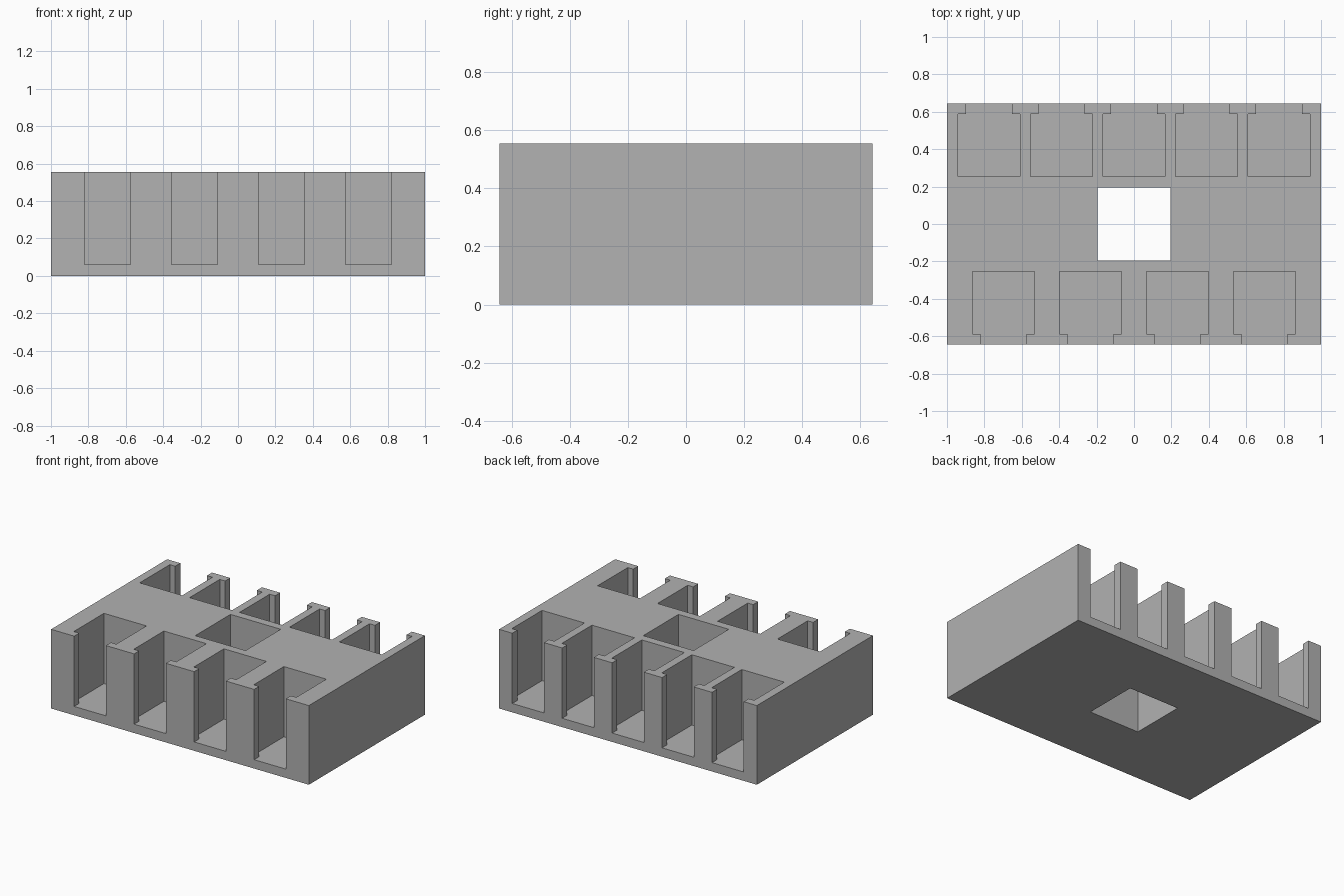
import bpy
import bmesh

if "Cube" in bpy.data.objects:
    bpy.data.objects.remove(bpy.data.objects["Cube"], do_unlink=True)

HALF_DEPTH, HEIGHT, FLOOR = 0.643, 0.555, 0.062
POCKET, MOUTH = 0.165, 0.123            # half widths
INNER, LIP = 0.253, 0.587               # pocket extent in y
HOLE = 0.195
ABOVE = HEIGHT + 0.1
OUTSIDE = HALF_DEPTH + 0.1

grey = bpy.data.materials.new("plain grey")
grey.use_nodes = True
colour = (0.445, 0.445, 0.445, 1)
grey.diffuse_color = colour
grey.node_tree.nodes["Principled BSDF"].inputs["Base Color"].default_value = colour


def prism(bm, outline, bottom, top):
    """Extrude a flat outline upward into a closed solid."""
    face = bm.faces.new([bm.verts.new((x, y, bottom)) for x, y in outline])
    raised = bmesh.ops.extrude_face_region(bm, geom=[face])["geom"]
    verts = [v for v in raised if isinstance(v, bmesh.types.BMVert)]
    bmesh.ops.translate(bm, verts=verts, vec=(0, 0, top - bottom))


def rectangle(w, d):
    return [(-w, -d), (w, -d), (w, d), (-w, d)]


def make_object(name, bm):
    bmesh.ops.recalc_face_normals(bm, faces=bm.faces[:])
    mesh = bpy.data.meshes.new(name)
    bm.to_mesh(mesh)
    bm.free()
    mesh.materials.append(grey)
    obj = bpy.data.objects.new(name, mesh)
    bpy.context.collection.objects.link(obj)
    return obj


# Solid block
bm = bmesh.new()
prism(bm, rectangle(1, HALF_DEPTH), 0, HEIGHT)
block = make_object("slotted_holder", bm)

# Cutters: T-shaped pockets open to the outside, five behind and four in front
bm = bmesh.new()
half = [(POCKET, INNER), (POCKET, LIP), (MOUTH, LIP), (MOUTH, OUTSIDE)]
pocket = half + [(-x, y) for x, y in reversed(half)]
rows = ((1, [i * 0.3875 for i in range(-2, 3)]),
        (-1, [-0.698, -0.233, 0.233, 0.698]))
for side, centres in rows:
    for cx in centres:
        prism(bm, [(cx + x, side * y) for x, y in pocket], FLOOR, ABOVE)

# Square hole through the middle
prism(bm, rectangle(HOLE, HOLE), -0.1, ABOVE)
cutter = make_object("pocket_cutter", bm)
cutter.hide_render = True

cut = block.modifiers.new("pockets", 'BOOLEAN')
cut.operation = 'DIFFERENCE'
cut.solver = 'EXACT'
cut.object = cutter

# Apply the cut and drop the helper
bpy.context.view_layer.objects.active = block
block.select_set(True)
bpy.ops.object.modifier_apply(modifier=cut.name)
bpy.data.objects.remove(cutter, do_unlink=True)
